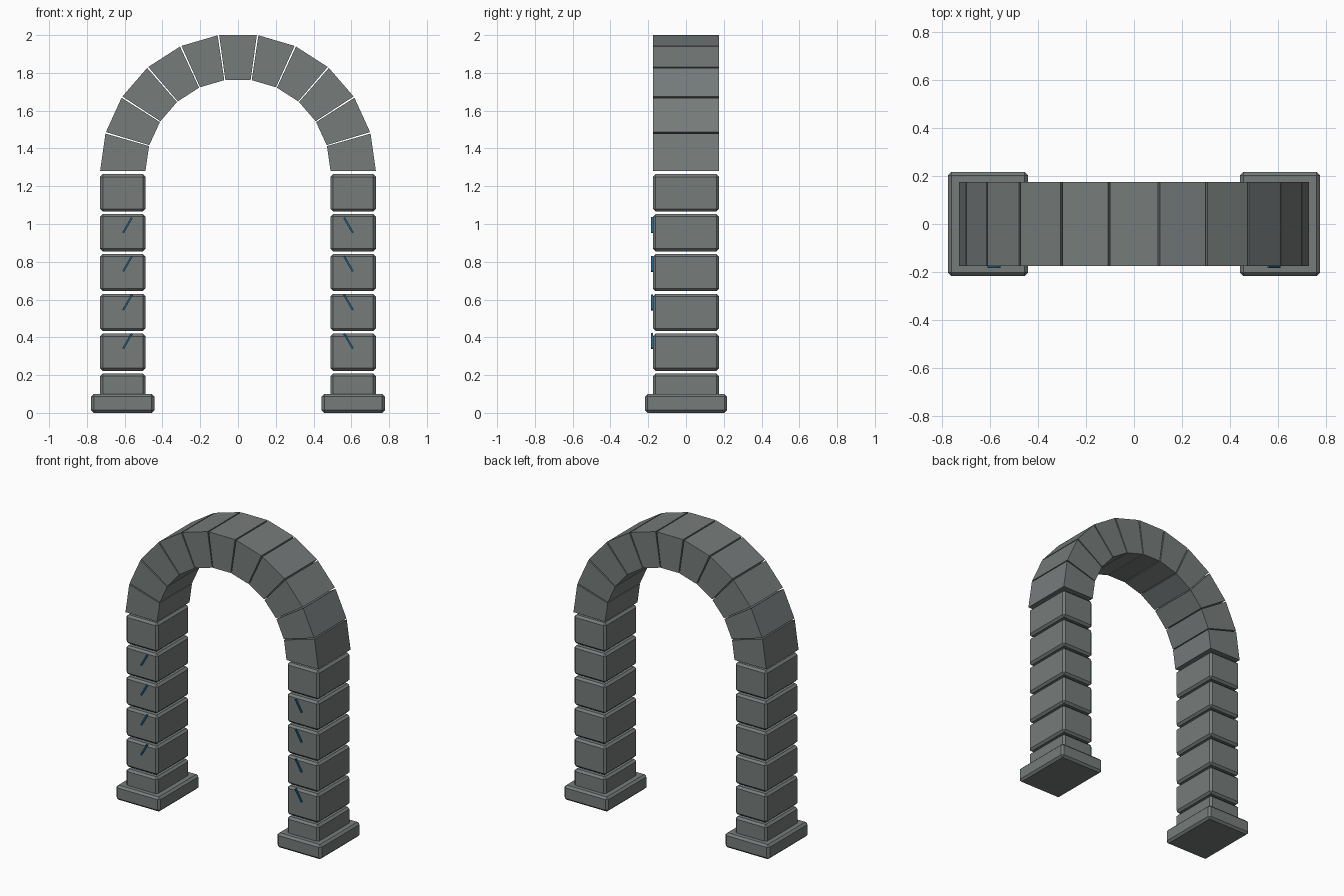
import bpy, bmesh, math
from mathutils import Matrix

if "Cube" in bpy.data.objects:
    bpy.data.objects.remove(bpy.data.objects["Cube"])

PX, HW, HD = 0.61, 0.12, 0.175      # pillar centre, half width, half depth
SPRING, R_OUT, R_IN, COUNT = 1.277, 0.73, 0.49, 11


def material(name, rgb):
    m = bpy.data.materials.new(name)
    m.diffuse_color = (*rgb, 1)
    m.use_nodes = True
    m.node_tree.nodes["Principled BSDF"].inputs["Base Color"].default_value = m.diffuse_color
    return m


stone = material("grey stone", (0.18, 0.2, 0.197))
blue = material("blue rune", (0.012, 0.12, 0.24))


def finish(bm, name, mat):
    bmesh.ops.recalc_face_normals(bm, faces=bm.faces)
    me = bpy.data.meshes.new(name)
    bm.to_mesh(me)
    bm.free()
    me.materials.append(mat)
    ob = bpy.data.objects.new(name, me)
    bpy.context.collection.objects.link(ob)
    return ob


def box(name, centre, size, mat, chamfer=0, tilt=0):
    bm = bmesh.new()
    bmesh.ops.create_cube(bm, size=1, matrix=Matrix.Translation(centre)
                          @ Matrix.Rotation(tilt, 4, 'Y') @ Matrix.Diagonal((*size, 1)))
    if chamfer:
        bmesh.ops.bevel(bm, geom=bm.edges[:], offset=chamfer, segments=1, affect='EDGES')
    return finish(bm, name, mat)


def wedge(name, a0, a1):
    bm = bmesh.new()
    pts = [(R_IN, a0), (R_OUT, a0), (R_OUT, a1), (R_IN, a1)]
    f = bm.faces.new([bm.verts.new((r * math.cos(a), -HD, SPRING + r * math.sin(a)))
                      for r, a in pts])
    ext = bmesh.ops.extrude_face_region(bm, geom=[f])
    bmesh.ops.translate(bm, vec=(0, 2 * HD, 0),
                        verts=[v for v in ext["geom"] if isinstance(v, bmesh.types.BMVert)])
    return finish(bm, name, stone)


for side, s in (("left", -1), ("right", 1)):
    # Plinth
    box(f"{side}_plinth", (s * PX, 0, 0.05), (0.334, 0.434, 0.1), stone, 0.014)
    # Pillar blocks
    for i in range(6):
        box(f"{side}_pillar_block_{i + 1}", (s * PX, 0, 0.11 + i * 0.211),
            (2 * HW, 2 * HD, 0.197), stone, 0.014)
    # Slanted rune strokes on the front face
    for i in range(4):
        box(f"{side}_rune_{i + 1}", (s * 0.585, -HD - 0.0045, 0.38 + i * 0.2045),
            (0.01, 0.0098, 0.092), blue, 0, -s * math.radians(30))

# Arch stones, with a narrow gap between neighbours
step, gap = math.pi / COUNT, math.radians(0.33)
for i in range(COUNT):
    name = "keystone" if i == COUNT // 2 else f"arch_stone_{i + 1}"
    wedge(name, i * step + gap, (i + 1) * step - gap)
